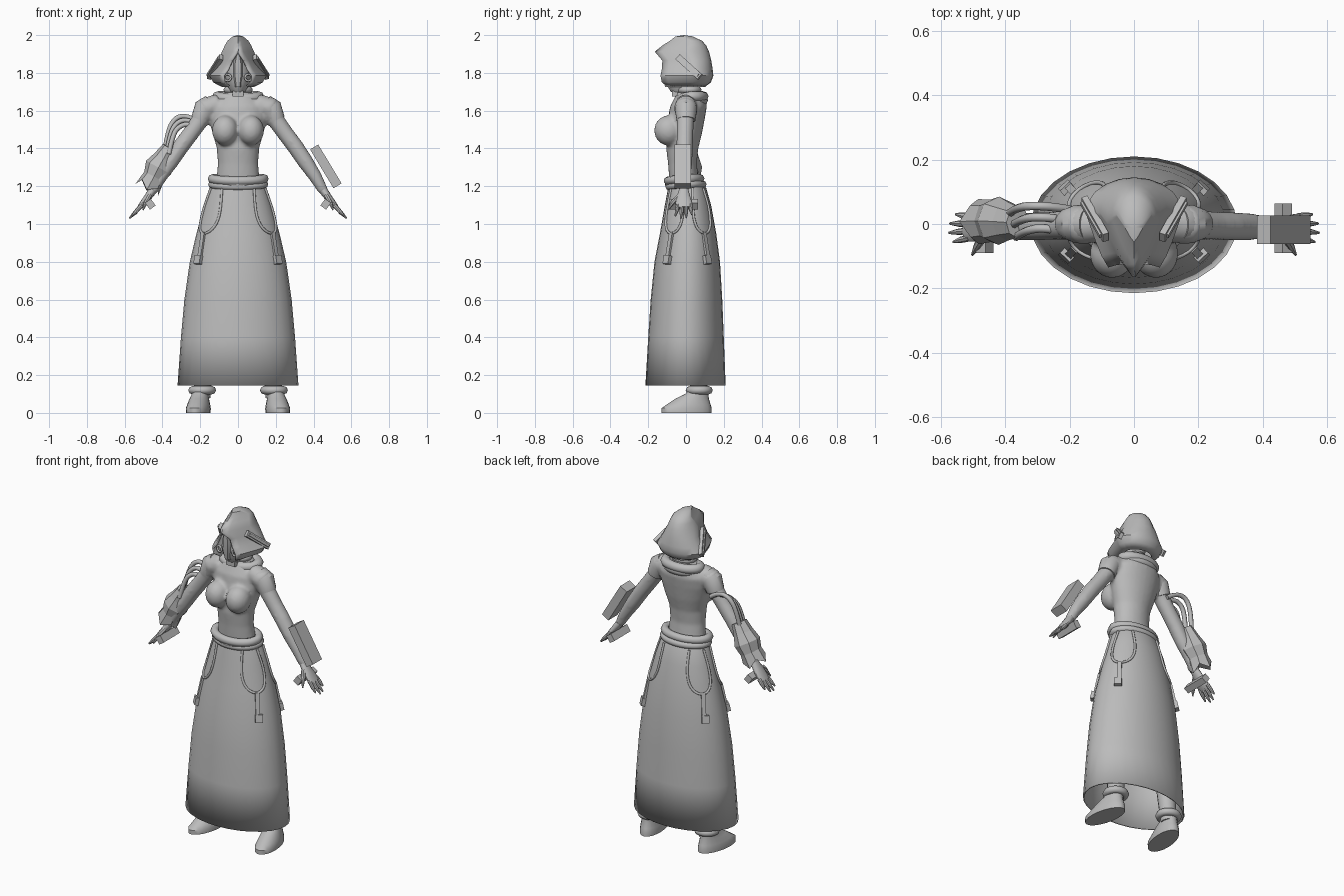
import bpy, bmesh, math
from mathutils import Vector, Matrix

cube = bpy.data.objects.get("Cube")
if cube:
    bpy.data.objects.remove(cube)

GREY = (0.5, 0.5, 0.5, 1)
mat = bpy.data.materials.new("plain_grey")
mat.use_nodes = True
mat.diffuse_color = GREY
mat.node_tree.nodes["Principled BSDF"].inputs["Base Color"].default_value = GREY
X, Y, Z = Vector((1, 0, 0)), Vector((0, 1, 0)), Vector((0, 0, 1))


def activate(ob):
    bpy.ops.object.select_all(action='DESELECT')
    ob.select_set(True)
    bpy.context.view_layer.objects.active = ob


def finish(name, bm, smooth=True, thick=0):
    bmesh.ops.remove_doubles(bm, verts=bm.verts, dist=0.0005)
    bmesh.ops.recalc_face_normals(bm, faces=bm.faces)
    me = bpy.data.meshes.new(name)
    bm.to_mesh(me)
    bm.free()
    me.materials.append(mat)
    ob = bpy.data.objects.new(name, me)
    bpy.context.collection.objects.link(ob)
    if smooth:
        activate(ob)
        bpy.ops.object.shade_smooth_by_angle(angle=math.radians(40))
    if thick:
        ob.modifiers.new("Shell", 'SOLIDIFY').thickness = thick
    return ob


def skin(bm, rows, closed=True):
    for a, b in zip(rows, rows[1:]):
        n = len(a)
        for j in range(n if closed else n - 1):
            k = (j + 1) % n
            bm.faces.new((a[j], a[k], b[k], b[j]))


def loft(bm, rings, seg=20, flat=False, caps=True, jag=0):
    """Rings are (x, y, z, side radius, depth radius)."""
    pts = [Vector(r[:3]) for r in rings]
    rows = []
    for i, r in enumerate(rings):
        t = Z if flat else (pts[min(i + 1, len(pts) - 1)] - pts[max(i - 1, 0)]).normalized()
        n = t.cross(Y).normalized()
        u = n.cross(t)
        row = []
        for j in range(seg):
            a = math.tau * j / seg
            p = pts[i] + n * r[3] * math.cos(a) + u * r[4] * math.sin(a)
            row.append(bm.verts.new(p + t * jag * (-1) ** j * (i == len(rings) - 1)))
        rows.append(row)
    skin(bm, rows)
    if caps:
        bm.faces.new(rows[0])
        bm.faces.new(rows[-1])


def tube(name, pts, radius, cyclic=False):
    cu = bpy.data.curves.new(name, 'CURVE')
    cu.dimensions = '3D'
    cu.bevel_depth, cu.bevel_resolution, cu.resolution_u = radius, 2, 4
    cu.use_fill_caps = True
    sp = cu.splines.new('NURBS')
    sp.points.add(len(pts) - 1)
    for q, p in zip(sp.points, pts):
        q.co = (*p, 1)
    sp.use_cyclic_u, sp.use_endpoint_u, sp.order_u = cyclic, True, 3
    cu.materials.append(mat)
    ob = bpy.data.objects.new(name, cu)
    bpy.context.collection.objects.link(ob)
    activate(ob)
    bpy.ops.object.convert(target='MESH')
    bpy.ops.object.shade_smooth_by_angle(angle=math.radians(50))


def hoop(name, c, a, b, radius, drop=0):
    """Oval ring whose front hangs lower by drop."""
    angles = [math.tau * k / 20 for k in range(20)]
    tube(name, [(c[0] + a * math.cos(t), c[1] + b * math.sin(t),
                 c[2] + drop * min(0, math.sin(t))) for t in angles], radius, True)


def box(name, c, size, rot):
    bm = bmesh.new()
    bmesh.ops.create_cube(bm, size=1, matrix=Matrix.Translation(c) @ rot @ Matrix.Diagonal((*size, 1)))
    return finish(name, bm, False)


# Long skirt, open at the hem: (z, half width, front y, back y)
SKIRT = [(0.145, .32, -.215, .21), (.4, .302, -.20, .2), (.6, .284, -.187, .192), (.8, .255, -.167, .18),
         (.95, .22, -.138, .16), (1.1, .178, -.112, .133), (1.19, .148, -.095, .107), (1.24, .12, -.085, .08)]


def skirt_at(deg, z, out=0):
    for lo, hi in zip(SKIRT, SKIRT[1:]):
        if z <= hi[0]:
            break
    f = (z - lo[0]) / (hi[0] - lo[0])
    a, y0, y1 = [lo[i] + f * (hi[i] - lo[i]) for i in (1, 2, 3)]
    t = math.radians(deg)
    return Vector(((a + out) * math.cos(t), (y0 + y1) / 2 + ((y1 - y0) / 2 + out) * math.sin(t), z))


bm = bmesh.new()
loft(bm, [(0, (f + b) / 2, z, a, (b - f) / 2) for z, a, f, b in SKIRT], 28, True, False)
finish("skirt", bm, thick=0.008)

# Four pocket seams with hanging straps and buckles
for deg in (36, 144, 216, 324):
    seam = []
    for k in range(17):
        s = k / 8 - 1
        seam.append(skirt_at(deg + 24 * math.sin(2.2 * s), .95 + .24 * s * s, .002))
    tube("pocket_seam", seam, .007)
    p, q = skirt_at(deg, .89, .004), skirt_at(deg, .81, .006)
    t = math.radians(deg)
    turn = Matrix.Rotation(math.atan2(math.sin(t) / .17, math.cos(t) / .25), 4, 'Z')
    turn = turn @ Matrix.Rotation(math.radians(-12), 4, 'Y')
    box("pocket_strap", p, (.014, .024, .13), turn)
    box("pocket_buckle", q, (.026, .042, .045), turn)

# Belt
hoop("belt_upper", (0, -.01, 1.24), .138, .085, .024, .012)
hoop("belt_lower", (0, 0, 1.21), .14, .09, .02, .012)
bm = bmesh.new()
loft(bm, [(0, -.03, 1.19, .06, .075), (0, -.03, 1.205, .105, .08), (0, -.03, 1.235, .13, .082)], 24, True)
finish("belt_front_panel", bm)

# Body: torso, bust and arms fused into one smooth skin
TORSO = [(1.20, .12, -.085, .08), (1.25, .113, -.09, .065), (1.32, .107, -.095, .057), (1.40, .112, -.105, .065),
         (1.48, .135, -.1, .085), (1.56, .155, -.095, .1), (1.62, .155, -.085, .11), (1.67, .115, -.06, .105),
         (1.70, .06, -.045, .08), (1.77, .045, -.045, .05)]
ARM = [(.1, 1.635, .055), (.165, 1.615, .062), (.2, 1.55, .046), (.25, 1.48, .044), (.303, 1.41, .044),
       (.36, 1.325, .042), (.41, 1.25, .035), (.455, 1.17, .026)]
bm = bmesh.new()
loft(bm, [(0, (f + b) / 2, z, a, (b - f) / 2) for z, a, f, b in TORSO], 28, True)
for s in (-1, 1):
    loft(bm, [(s * x, -.012 * i / 7, z, r, r) for i, (x, z, r) in enumerate(ARM)], 16)
    m = Matrix.Translation((s * .068, -.092, 1.495)) @ Matrix.Diagonal((.07, .077, .08, 1))
    bmesh.ops.create_uvsphere(bm, u_segments=20, v_segments=12, radius=1, matrix=m)
body = finish("body", bm)
fuse = body.modifiers.new("Fuse", 'REMESH')
fuse.mode, fuse.voxel_size, fuse.use_smooth_shade = 'VOXEL', .01, True
soft = body.modifiers.new("Soften", 'SMOOTH')
soft.factor, soft.iterations = .5, 5

for s in (-1, 1):
    # Short sleeves
    bm = bmesh.new()
    loft(bm, [(s * .14, 0, 1.635, .052, .052), (s * .175, 0, 1.61, .06, .06), (s * .2, 0, 1.55, .05, .05)], 18)
    finish("sleeve", bm)

    # Hands with four fingers and a thumb
    bm = bmesh.new()
    loft(bm, [(s * .45, -.012, 1.18, .023, .025), (s * .475, -.013, 1.145, .02, .036),
              (s * .5, -.012, 1.112, .018, .044), (s * .525, -.01, 1.085, .011, .042)], 14)
    for k in range(4):
        y = -.043 + .022 * k
        reach = (.042, .055, .052, .034)[k]
        loft(bm, [(s * .51, y, 1.1, .012, .011), (s * (.518 + reach * .5), y * 1.15, 1.09 - reach * .55, .011, .01),
                  (s * (.52 + reach), y * 1.3, 1.085 - reach, .004, .004)], 8)
    loft(bm, [(s * .468, -.035, 1.15, .014, .014), (s * .488, -.07, 1.115, .012, .012),
              (s * .503, -.096, 1.075, .004, .004)], 8)
    finish("hand", bm)
    box("palm_block", (s * .464, -.013, 1.105), (.037, .155, .044), Matrix.Rotation(s * math.radians(35), 4, 'Y'))

    # Shoes, ankle cuffs and legs
    bm = bmesh.new()
    loft(bm, [(0, 0, 0, .062, .135), (0, 0, .025, .063, .135), (0, .012, .045, .058, .117), (0, .03, .075, .05, .09),
              (0, .055, .1, .043, .062), (0, .065, .13, .042, .05)], 20, True)
    bmesh.ops.transform(bm, matrix=Matrix.Translation((s * .21, .003, 0)) @ Matrix.Rotation(s * .17, 4, 'Z'),
                        verts=bm.verts)
    finish("shoe", bm)
    hoop("ankle_cuff", (s * .19, .07, .12), .052, .05, .022)
    bm = bmesh.new()
    loft(bm, [(s * .19, .07, .08, .043, .043), (s * .18, .06, .3, .055, .055), (s * .12, .02, .65, .07, .07)], 16)
    finish("leg", bm)

    # Slanted fins on the hood
    along = (Vector((s * .15, .07, 1.782)) - Vector((s * .088, -.038, 1.88))).normalized()
    across = along.cross(X * s).normalized()
    out = across.cross(along)
    rot = Matrix((along, across, out)).transposed().to_4x4()
    box("hood_fin", (s * .121, .016, 1.831), (.17, .035, .02), rot)
    box("hood_fin_edge", (s * .124, .016, 1.831), (.15, .015, .028), rot)

# Block beside the left forearm
box("forearm_block", (.465, -.018, 1.305), (.05, .088, .24), Matrix.Rotation(math.radians(-31), 4, 'Y'))

# Faceted gauntlet and cables on the right arm
bm = bmesh.new()
loft(bm, [(-.362, .005, 1.405, .04, .048), (-.392, .008, 1.35, .055, .06), (-.42, .01, 1.3, .075, .075),
          (-.445, .01, 1.25, .058, .066), (-.475, .008, 1.195, .068, .07)], 8, jag=.018)
finish("gauntlet", bm, False)
for i in range(3):
    y, h = .045 - .035 * i, 1.575 - .022 * i
    tube("arm_cable", [(-.2, y, 1.53 - .01 * i), (-.26, y + .01, h), (-.335 + .015 * i, y + .012, h - .01),
                       (-.375 + .015 * i, y, 1.48), (-.39 + .012 * i, y - .015, 1.37)], .013)

# Collar folds
hoop("collar", (0, .03, 1.675), .11, .062, .028, .012)
hoop("collar_back_fold", (0, .045, 1.655), .085, .045, .027)
hoop("collar_upper", (0, .015, 1.71), .06, .05, .018)
box("collar_clasp", (0, -.06, 1.69), (.06, .03, .03), Matrix())

# Pointed hood, open at the face: (z, half width, front y, back y, opening half width)
HOOD = [(2.0, 0, -.01, -.01, 0), (1.993, .028, -.055, .035, 0), (1.97, .055, -.085, .085, 0),
        (1.945, .07, -.125, .107, 0), (1.912, .085, -.165, .122, .004), (1.865, .105, -.125, .134, .035),
        (1.82, .128, -.128, .141, .055), (1.785, .15, -.135, .145, .08), (1.75, .132, -.128, .132, .075),
        (1.725, .085, -.095, .1, .05)]
bm = bmesh.new()
rows = []
for z, a, yf, yb, xe in HOOD:
    row = []
    ym = (yf + yb) / 2 + .03 * (a > .05)
    for k in range(-10, 11):
        f, side = abs(k) / 10, (1 if k > 0 else -1)
        if f < .5:
            x, y = a * math.sin(f * math.pi), ym + (yb - ym) * math.cos(f * math.pi)
        else:
            w = math.sin((1 - f) * math.pi)
            x, y = xe + (a - xe) * w, ym + (yf - ym) * (1 - w ** 1.3)
        row.append(bm.verts.new((side * x, y, z)))
    rows.append(row)
skin(bm, rows, False)
finish("hood", bm, thick=.01)

# Face mask with round eyepieces
bm = bmesh.new()
loft(bm, [(0, -.02, 1.7, .04, .06), (0, -.02, 1.74, .062, .085), (0, -.02, 1.79, .072, .092),
          (0, -.02, 1.85, .06, .09), (0, -.02, 1.91, .02, .08)], 16, True)
finish("mask", bm)
bm = bmesh.new()
loft(bm, [(0, -.085, 1.725, .018, .03), (0, -.09, 1.79, .032, .04), (0, -.09, 1.85, .03, .038),
          (0, -.1, 1.91, .01, .03)], 6, True)
finish("mask_ridge", bm)
for s in (-1, 1):
    c = Vector((s * .055, -.1, 1.775))
    ring = [c + Vector((.018 * math.cos(k), s * .006 * math.cos(k), .018 * math.sin(k)))
            for k in [math.tau * j / 12 for j in range(12)]]
    tube("eyepiece", ring, .006, True)
